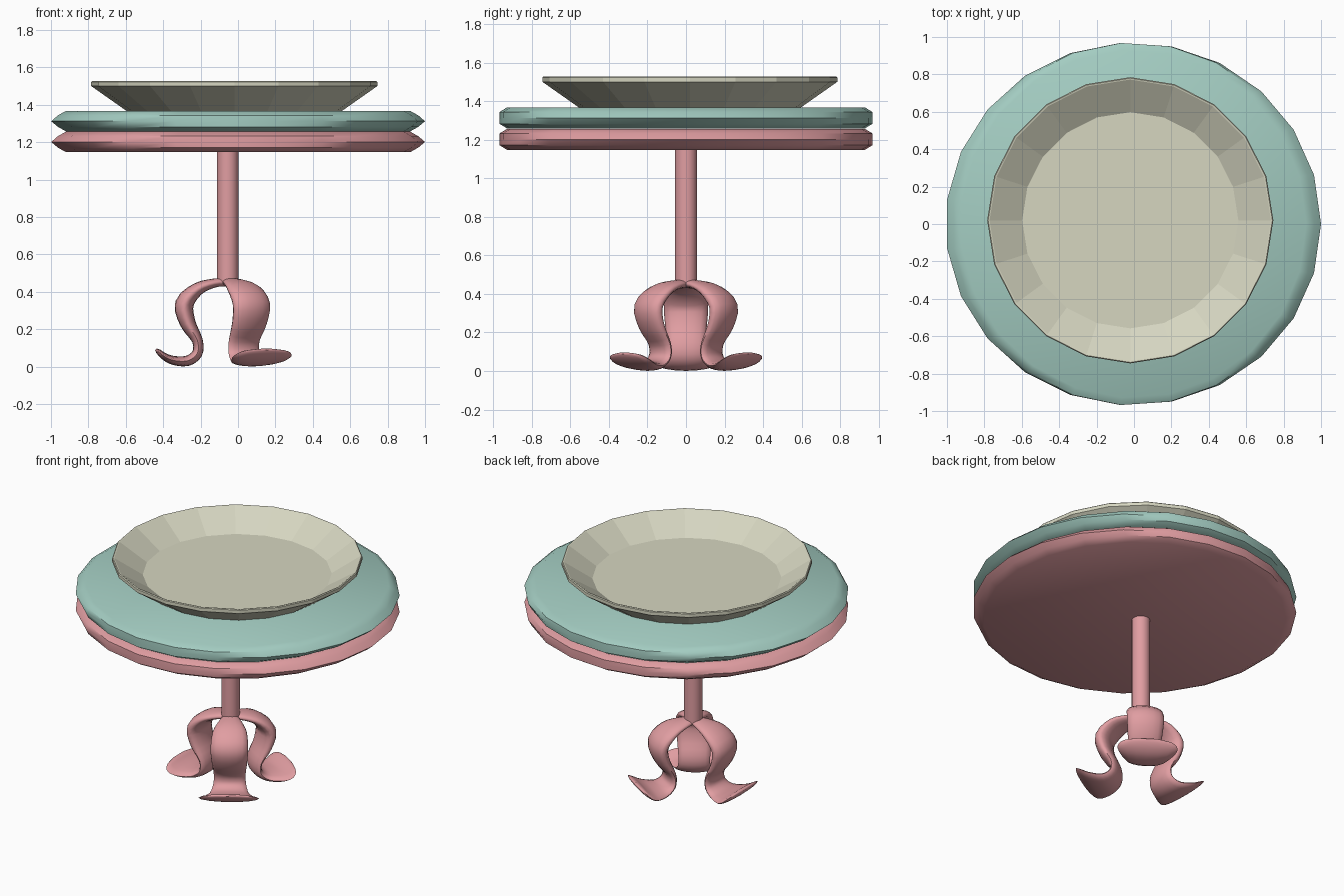
import bpy, bmesh
from math import sin, cos, pi, radians, hypot
from mathutils import Vector

if "Cube" in bpy.data.objects:
    bpy.data.objects.remove(bpy.data.objects["Cube"])


def material(name, rgb):
    m = bpy.data.materials.new(name)
    m.diffuse_color = (*rgb, 1)
    m.use_nodes = True
    m.node_tree.nodes["Principled BSDF"].inputs["Base Color"].default_value = m.diffuse_color
    return m


PINK = material("pink", (0.75, 0.34, 0.36))
TEAL = material("teal", (0.37, 0.61, 0.54))
CREAM = material("cream", (0.67, 0.67, 0.53))


def skin(name, rings, mat, smooth=None):
    """Bridge a list of closed rings and cap both ends."""
    bm = bmesh.new()
    loops = [[bm.verts.new(p) for p in ring] for ring in rings]
    n = len(loops[0])
    for a, b in zip(loops, loops[1:]):
        for i in range(n):
            j = (i + 1) % n
            bm.faces.new((a[i], a[j], b[j], b[i]))
    bm.faces.new(loops[0])
    bm.faces.new(loops[-1])
    bmesh.ops.recalc_face_normals(bm, faces=bm.faces)
    mesh = bpy.data.meshes.new(name)
    bm.to_mesh(mesh)
    bm.free()
    mesh.materials.append(mat)
    ob = bpy.data.objects.new(name, mesh)
    bpy.context.collection.objects.link(ob)
    if smooth:
        bpy.ops.object.select_all(action='DESELECT')
        ob.select_set(True)
        bpy.context.view_layer.objects.active = ob
        bpy.ops.object.shade_smooth_by_angle(angle=radians(smooth))
    return ob


def ring(rx, ry, z, n, cx=0, cy=0):
    return [(cx + rx * cos(2 * pi * i / n), cy + ry * sin(2 * pi * i / n), z)
            for i in range(n)]


# Two stacked round slabs with bevelled rims
RIM = [(0.925, 0.93, 0), (0.968, 0.97, 0.024), (1.004, 0.97, 0.054),
       (0.968, 0.97, 0.085), (0.925, 0.93, 0.109)]
for name, z, mat in (("table_top", 1.147, PINK), ("cushion_top", 1.258, TEAL)):
    skin(name, [ring(rx, ry, z + h, 23, -0.004) for rx, ry, h in RIM], mat, 35)

# Faceted shallow dish
DISH = [(0.573, 1.365), (0.765, 1.50), (0.765, 1.522), (0.76, 1.527),
        (0.752, 1.525), (0.578, 1.412)]
skin("dish", [ring(r, r, z, 20, -0.02, 0.02) for r, z in DISH], CREAM)

# Centre column
CX = -0.055
skin("column", [ring(0.057, 0.057, z, 16, CX) for z in (0.445, 1.15)], PINK, 40)

# Leg path: distance out, height, half thickness, half width
LEG = [(0.0, 0.452, 0.022, 0.035), (0.07, 0.447, 0.024, 0.07),
       (0.16, 0.415, 0.035, 0.105), (0.232, 0.335, 0.05, 0.115),
       (0.213, 0.232, 0.042, 0.108), (0.162, 0.14, 0.029, 0.098),
       (0.163, 0.07, 0.028, 0.10), (0.215, 0.031, 0.028, 0.12),
       (0.29, 0.033, 0.024, 0.165), (0.34, 0.055, 0.019, 0.185),
       (0.37, 0.08, 0.014, 0.15), (0.384, 0.092, 0.006, 0.06)]


def catmull(pts, steps):
    v = [Vector(p) for p in pts]
    v = [2 * v[0] - v[1]] + v + [2 * v[-1] - v[-2]]
    out = []
    for a, b, c, d in zip(v, v[1:], v[2:], v[3:]):
        for s in range(steps):
            t = s / steps
            out.append(0.5 * (2 * b + (c - a) * t + (2 * a - 5 * b + 4 * c - d) * t * t
                              + (3 * b - a - 3 * c + d) * t ** 3))
    return out + [v[-2]]


# Three scrolled legs with flared, upturned feet
path = catmull(LEG, 3)
for k, ang in enumerate((180, 57, -57)):
    ca, sa = cos(radians(ang)), sin(radians(ang))
    rings = []
    for i, (r, z, t, w) in enumerate(path):
        p, q = path[max(i - 1, 0)], path[min(i + 1, len(path) - 1)]
        dr, dz = q[0] - p[0], q[1] - p[1]
        ln = hypot(dr, dz)
        nr, nz = -dz / ln, dr / ln
        loop = []
        for j in range(16):
            u = 2 * pi * j / 16
            rad, side = r + nr * t * sin(u), w * cos(u)
            loop.append((CX + rad * ca - side * sa, rad * sa + side * ca,
                         max(0, z + nz * t * sin(u))))
        rings.append(loop)
    skin(f"leg_{k + 1}", rings, PINK, 60)
